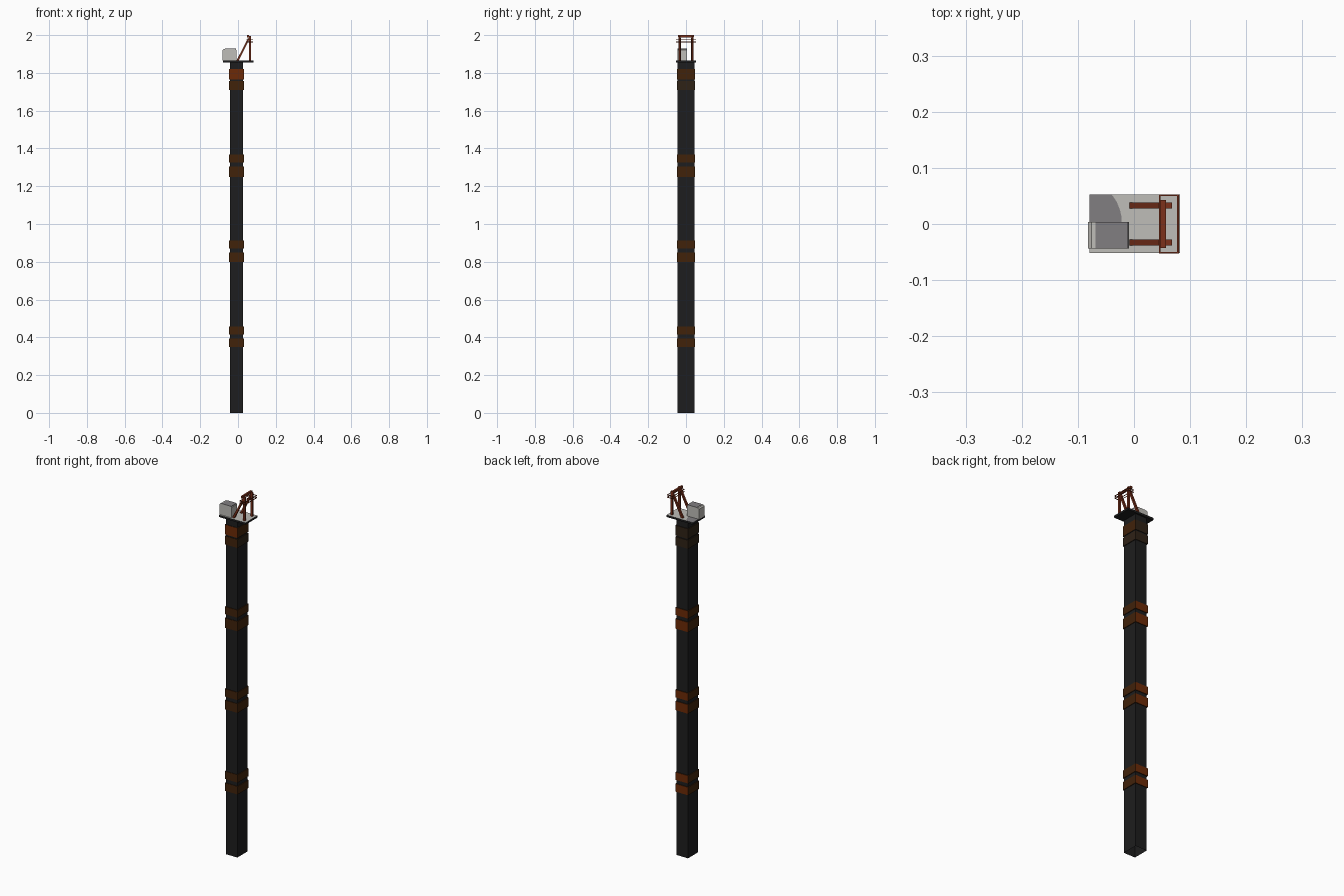
import bpy, bmesh, math
from mathutils import Vector

if "Cube" in bpy.data.objects:
    bpy.data.objects.remove(bpy.data.objects["Cube"])


def mat(name, r, g, b):
    m = bpy.data.materials.new(name)
    m.diffuse_color = (r, g, b, 1)
    m.use_nodes = True
    m.node_tree.nodes["Principled BSDF"].inputs["Base Color"].default_value = m.diffuse_color
    return m


CHAR = mat("charcoal", 0.0125, 0.0125, 0.0130)
BROWN = mat("dark_brown", 0.052, 0.016, 0.003)
SOOT = mat("soot_brown", 0.028, 0.016, 0.008)
RUST = mat("rust", 0.15, 0.023, 0.002)
RED = mat("red_steel", 0.20, 0.031, 0.011)
LIGHT = mat("light_grey", 0.52, 0.51, 0.48)
GREY = mat("mid_grey", 0.22, 0.21, 0.22)


def finish(name, bm, mats, rule=None):
    bmesh.ops.recalc_face_normals(bm, faces=bm.faces)
    bm.normal_update()
    if rule:
        for f in bm.faces:
            f.material_index = rule(f.normal)
    me = bpy.data.meshes.new(name)
    bm.to_mesh(me)
    bm.free()
    for m in mats:
        me.materials.append(m)
    ob = bpy.data.objects.new(name, me)
    bpy.context.collection.objects.link(ob)
    return ob


def box(name, lo, hi, mats, rule=None, open_bottom=False):
    bm = bmesh.new()
    bmesh.ops.create_cube(bm, size=1)
    for v in bm.verts:
        v.co = Vector([(lo[i] + hi[i]) / 2 + v.co[i] * (hi[i] - lo[i]) for i in range(3)])
    if open_bottom:
        bm.normal_update()
        low = [f for f in bm.faces if f.normal.z < -0.5]
        bmesh.ops.delete(bm, geom=low, context="FACES_ONLY")
    return finish(name, bm, mats, rule)


def prism(name, pts, offset, mats, rule=None):
    bm = bmesh.new()
    f = bm.faces.new([bm.verts.new(p) for p in pts])
    r = bmesh.ops.extrude_face_region(bm, geom=[f])
    bmesh.ops.translate(bm, vec=offset, verts=[v for v in r["geom"] if isinstance(v, bmesh.types.BMVert)])
    return finish(name, bm, mats, rule)


# Square hollow column, open at the foot
box("column", (-0.043, -0.044, 0), (0.027, 0.044, 1.856), [CHAR], open_bottom=True)

# Paired clamp bands; one weathered side is rustier, the topmost pair is sooty
bands = [(0.35, 0.394), (0.415, 0.458), (0.80, 0.85), (0.87, 0.913),
         (1.25, 1.304), (1.325, 1.367), (1.71, 1.757), (1.765, 1.82)]
for i, (a, b) in enumerate(bands):
    if i < 6:
        rule = lambda n: 1 if n.y > 0.5 else 0
    elif i == 6:
        rule = lambda n: 0 if n.y < -0.5 else 2
    else:
        rule = lambda n: 1 if n.y < -0.5 else (0 if n.x > 0.5 else 2)
    box(f"clamp_band_{i}", (-0.047, -0.047, a), (0.031, 0.048, b), [BROWN, RUST, SOOT], rule)

# Platform: pale deck, dark edges and underside
box("platform", (-0.079, -0.052, 1.854), (0.082, 0.053, 1.865), [CHAR, LIGHT],
    lambda n: 1 if n.z > 0.5 else 0)

# Dark stain on the deck
stain = [(-0.079, -0.04), (-0.022, -0.04), (-0.022, 0.012), (-0.025, 0.025),
         (-0.031, 0.04), (-0.04, 0.053), (-0.079, 0.053)]
prism("deck_stain", [(x, y, 1.8645) for x, y in stain], (0, 0, 0.0012), [GREY])

# Equipment box with small chamfers and a dark lid panel
prof = [(-0.082, 1.865), (-0.082, 1.921), (-0.076, 1.927), (-0.014, 1.927),
        (-0.009, 1.922), (-0.009, 1.865)]
prism("equipment_box", [(x, -0.044, z) for x, z in prof], (0, 0.048, 0), [LIGHT])
box("box_lid_panel", (-0.069, -0.044, 1.925), (-0.011, 0.004, 1.928), [GREY])

# Posts and diagonal braces
for side, y in (("front", -0.033), ("back", 0.033)):
    box(f"{side}_post", (0.057, y - 0.005, 1.865), (0.068, y + 0.005, 1.995), [RED])
    prism(f"{side}_brace", [(-0.008, y - 0.0055, 1.865), (0.004, y - 0.0055, 1.865),
                            (0.06, y - 0.0055, 1.978), (0.054, y - 0.0055, 1.986)],
          (0, 0.011, 0), [RED])
box("top_crossbar", (0.047, -0.043, 1.988), (0.057, 0.043, 2.0), [RED])

# Guard hoop: two thin rings around the posts
for level, z in (("lower", 1.962), ("upper", 1.974)):
    for side, s in (("front", -1), ("back", 1)):
        ys = sorted((s * 0.053, s * 0.050))
        box(f"{level}_hoop_{side}", (0.045, ys[0], z), (0.08, ys[1], z + 0.003), [RED])
    box(f"{level}_hoop_inner", (0.045, -0.053, z), (0.047, 0.053, z + 0.003), [RED])
    box(f"{level}_hoop_outer", (0.077, -0.053, z), (0.080, 0.053, z + 0.003), [RED])
